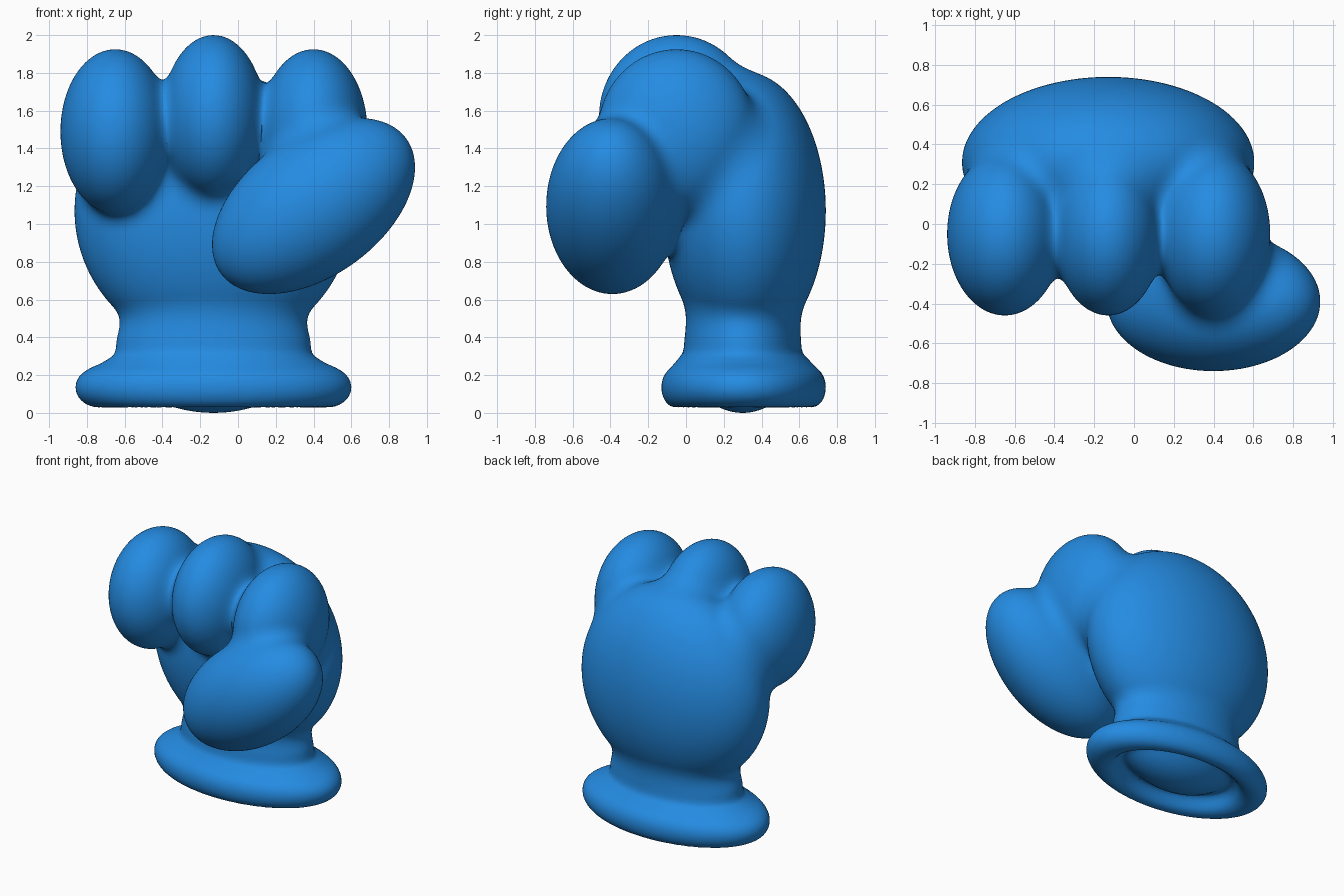
import bpy, bmesh, math
from mathutils import Vector, Matrix

if "Cube" in bpy.data.objects:
    bpy.data.objects.remove(bpy.data.objects["Cube"])

BLEND = 0.1      # softness of the creases between parts
VOXEL = 0.025

# Ellipsoids: centre, radii, tilt about y in degrees
ellipsoids = [
    ((-0.13, 0.31, 1.07), (0.735, 0.43, 0.735), 0),    # palm
    ((-0.13, 0.30, 0.35), (0.515, 0.31, 0.35), 0),     # wrist
    ((-0.65, -0.05, 1.49), (0.29, 0.41, 0.435), 0),    # outer finger
    ((-0.13, -0.05, 1.57), (0.27, 0.41, 0.43), 0),     # middle finger
    ((0.40, -0.05, 1.49), (0.285, 0.415, 0.435), 0),   # inner finger
    ((0.40, -0.39, 1.095), (0.607, 0.35, 0.37), 36),   # thumb
]
# Oval rings: centre, scale, major radius, tube radius
rings = [
    ((-0.13, 0.305, 0.135), (0.73, 0.435, 0.62), 0.83, 0.17),  # cuff roll
    ((-0.13, 0.305, 0.22), (0.73, 0.435, 0.62), 0.71, 0.07),   # cuff seam
]


def ellipsoid_field(center, radii, tilt):
    cx, cy, cz = center
    rx, ry, rz = radii
    c, s = math.cos(math.radians(tilt)), math.sin(math.radians(tilt))

    def field(x, y, z):
        x, y, z = x - cx, y - cy, z - cz
        x, z = c * x + s * z, c * z - s * x
        a, b, d = x / rx, y / ry, z / rz
        k0 = math.sqrt(a * a + b * b + d * d)
        k1 = math.sqrt((a / rx) ** 2 + (b / ry) ** 2 + (d / rz) ** 2)
        return k0 * (k0 - 1) / max(k1, 1e-6)
    return field


def ring_field(center, scale, major, tube):
    cx, cy, cz = center
    sx, sy, sz = scale

    def field(x, y, z):
        q = math.hypot((x - cx) / sx, (y - cy) / sy) - major
        return 0.57 * (math.hypot(q, (z - cz) / sz) - tube)
    return field


fields = [ellipsoid_field(*e) for e in ellipsoids] + [ring_field(*r) for r in rings]


def body_field(x, y, z):
    """Soft union of every part."""
    total = 10.0
    for f in fields:
        d = f(x, y, z)
        h = BLEND - abs(total - d)
        total = min(total, d)
        if h > 0:
            total -= h * h / (4 * BLEND)
    return total


def add_ring(bm, center, scale, major, tube, n=96, m=20):
    grid = []
    for i in range(n):
        a = 2 * math.pi * i / n
        row = []
        for j in range(m):
            b = 2 * math.pi * j / m
            r = major + tube * math.cos(b)
            p = (r * math.cos(a), r * math.sin(a), tube * math.sin(b))
            row.append(bm.verts.new([o + k * v for o, k, v in zip(center, scale, p)]))
        grid.append(row)
    for i in range(n):
        for j in range(m):
            u, v = grid[i], grid[(i + 1) % n]
            bm.faces.new((u[j], v[j], v[(j + 1) % m], u[(j + 1) % m]))


# Rough parts
bm = bmesh.new()
for center, radii, tilt in ellipsoids:
    mat = (Matrix.Translation(center) @ Matrix.Rotation(math.radians(-tilt), 4, 'Y')
           @ Matrix.Diagonal((*radii, 1)))
    bmesh.ops.create_icosphere(bm, subdivisions=4, radius=1, matrix=mat)
for ring in rings:
    add_ring(bm, *ring)
mesh = bpy.data.meshes.new("fist")
bm.to_mesh(mesh)
bm.free()
fist = bpy.data.objects.new("gloved_fist", mesh)
bpy.context.collection.objects.link(fist)

# Fuse the parts into one skin
mod = fist.modifiers.new("fuse", 'REMESH')
mod.mode = 'VOXEL'
mod.voxel_size = VOXEL
deps = bpy.context.evaluated_depsgraph_get()
skin = bpy.data.meshes.new_from_object(fist.evaluated_get(deps))
fist.modifiers.clear()
fist.data = skin

# Relax the skin and pull it onto the soft union
bm = bmesh.new()
bm.from_mesh(skin)
E = 0.002
for step in range(3):
    for v in bm.verts:
        x, y, z = v.co
        f = body_field(x, y, z)
        g = Vector((body_field(x + E, y, z) - f,
                    body_field(x, y + E, z) - f,
                    body_field(x, y, z + E) - f)) / E
        move = g * (-f / max(g.length_squared, 0.1))
        if move.length > 0.04:
            move.length = 0.04
        v.co += move
    if step < 2:
        bmesh.ops.smooth_vert(bm, verts=bm.verts, factor=0.5,
                              use_axis_x=True, use_axis_y=True, use_axis_z=True)
for face in bm.faces:
    face.smooth = True
    face.material_index = 0
bm.to_mesh(skin)
bm.free()

blue = bpy.data.materials.new("bright blue")
blue.diffuse_color = (0.018, 0.26, 0.76, 1)
blue.use_nodes = True
blue.node_tree.nodes["Principled BSDF"].inputs["Base Color"].default_value = blue.diffuse_color
skin.materials.clear()
skin.materials.append(blue)
